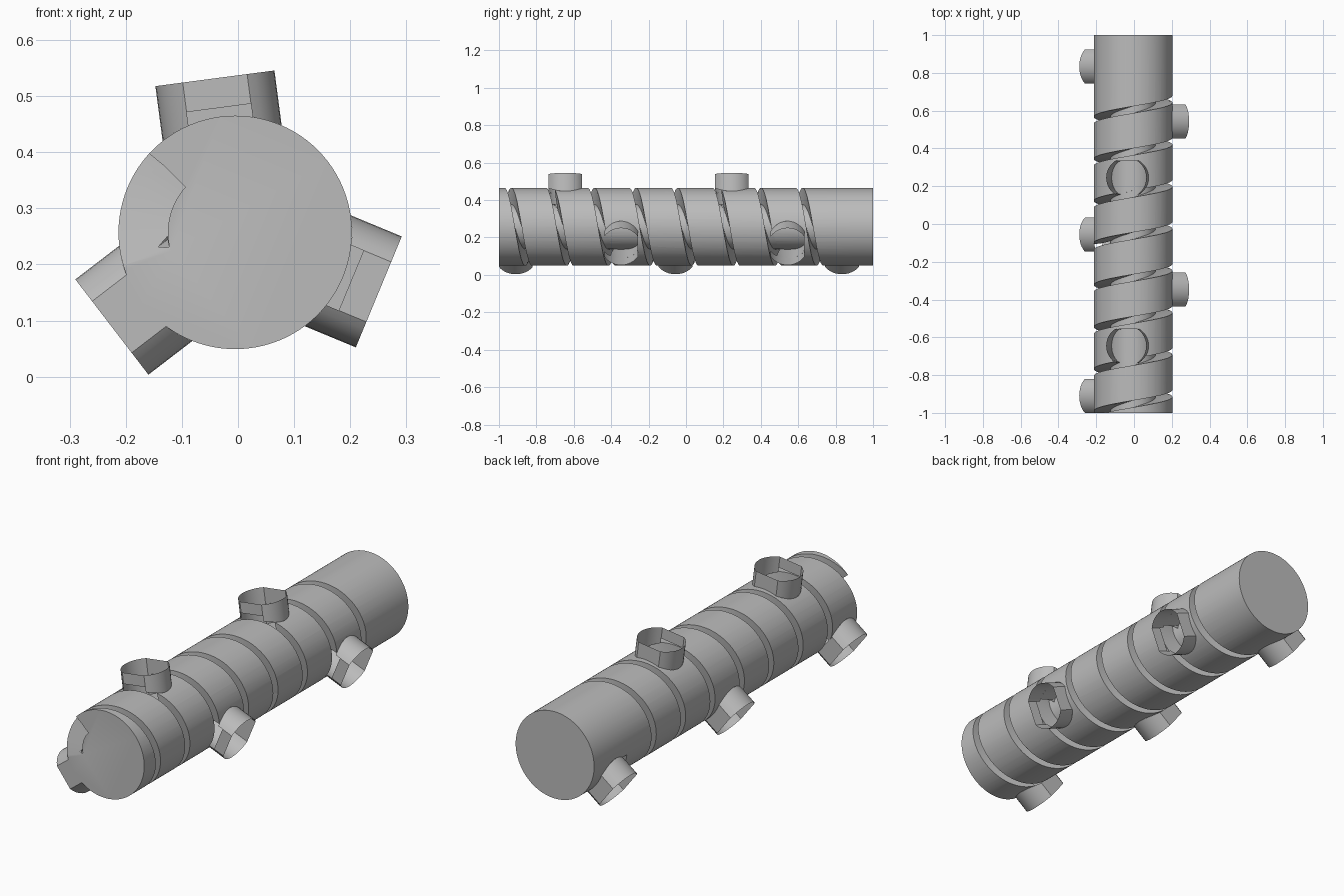
import bpy, bmesh, math
from mathutils import Matrix, Vector

if "Cube" in bpy.data.objects:
    bpy.data.objects.remove(bpy.data.objects["Cube"])

AXIS = Vector((-0.005, 0, 0.257))
BODY_R, CORE_R, RIM_R = 0.208, 0.12, 0.277
PITCH, SLOT = 0.2225, 0.036
SOCKET_R, FLAT = 0.107, 0.09

grey = bpy.data.materials.new("plain grey")
grey.use_nodes = True
grey.diffuse_color = (0.5, 0.5, 0.5, 1)
grey.node_tree.nodes["Principled BSDF"].inputs["Base Color"].default_value = (0.5, 0.5, 0.5, 1)


def polar(r, deg, y, u=0.0):
    """Point r along the radial direction, u sideways to it, at length y."""
    a = math.radians(deg)
    return AXIS + Vector((r * math.cos(a) - u * math.sin(a), y,
                          r * math.sin(a) + u * math.cos(a)))


def make(name, bm, recalc=True):
    if recalc:
        bmesh.ops.recalc_face_normals(bm, faces=bm.faces)
    mesh = bpy.data.meshes.new(name)
    bm.to_mesh(mesh)
    bm.free()
    mesh.materials.append(grey)
    ob = bpy.data.objects.new(name, mesh)
    bpy.context.collection.objects.link(ob)
    return ob


def activate(ob):
    bpy.ops.object.select_all(action='DESELECT')
    ob.select_set(True)
    bpy.context.view_layer.objects.active = ob


def smooth(ob):
    activate(ob)
    bpy.ops.object.shade_smooth_by_angle(angle=math.radians(25))


def sweep(bm, sections):
    """Closed solid through a run of four-cornered sections."""
    rows = [[bm.verts.new(p) for p in s] for s in sections]
    for a, b in zip(rows, rows[1:]):
        for i in range(4):
            j = (i + 1) % 4
            bm.faces.new((a[i], a[j], b[j], b[i]))
    bm.faces.new(rows[0])
    bm.faces.new(rows[-1])


# Sockets sit along the helix: (angle, position along the shaft)
sockets = [(217.5, -0.91), (97.5, -0.645), (-22.5, -0.347), (217.5, -0.056),
           (97.5, 0.245), (-22.5, 0.543), (217.5, 0.834)]

# Shaft
bm = bmesh.new()
bmesh.ops.create_cone(bm, cap_ends=True, segments=96, radius1=BODY_R, radius2=BODY_R, depth=2,
                      matrix=Matrix.Translation(AXIS) @ Matrix.Rotation(math.pi / 2, 4, 'X'))
shaft = make("shaft", bm)

# Helical slot cutter
bm = bmesh.new()
sections = []
steps = 526
for i in range(steps + 1):
    n = i / 64
    deg, y = 270 - 360 * n, -1.0637 + PITCH * n
    sections.append([polar(r, deg, y + s * SLOT / 2)
                     for r, s in ((CORE_R, -1), (0.23, -1), (0.23, 1), (CORE_R, 1))])
sweep(bm, sections)
slot_cutter = make("slot_cutter", bm)

# Pocket cutters with floors that follow the core
bm = bmesh.new()
for deg, y in sockets:
    sections = []
    for k in range(-10, 11):
        u = SOCKET_R * math.sin(math.pi / 2 * k / 10)
        v = max(0.002, min(math.sqrt(max(0, SOCKET_R ** 2 - u * u)), FLAT - 0.002))
        floor = math.sqrt((CORE_R + 0.001) ** 2 - u * u)
        sections.append([polar(r, deg, y + s * v, u)
                         for r, s in ((floor, -1), (0.25, -1), (0.25, 1), (floor, 1))])
    sweep(bm, sections)
pocket_cutter = make("pocket_cutter", bm)

for cutter in (slot_cutter, pocket_cutter):
    cutter.hide_render = True
    mod = shaft.modifiers.new(cutter.name, 'BOOLEAN')
    mod.operation, mod.solver, mod.object = 'DIFFERENCE', 'EXACT', cutter
    activate(shaft)
    bpy.ops.object.modifier_apply(modifier=mod.name)
    bpy.data.objects.remove(cutter)
smooth(shaft)

# Thin socket collars: round, with a flat toward each end of the shaft
half = math.asin(FLAT / SOCKET_R)
arc = [half * (k / 6 - 1) for k in range(13)]
loop = arc + [a + math.pi for a in arc]
for index, (deg, y) in enumerate(sockets):
    bm = bmesh.new()
    rim, base = [], []
    for a in loop:
        u, v = SOCKET_R * math.cos(a), SOCKET_R * math.sin(a)
        rim.append(bm.verts.new(polar(RIM_R, deg, y + v, u)))
        base.append(bm.verts.new(polar(math.sqrt(BODY_R ** 2 - u * u), deg, y + v, u)))
    count = len(loop)
    for i in range(count):
        j = (i + 1) % count
        low = [base[i], base[j]]
        # The front flat stops above the slot that runs beneath it
        if j == 0 and index > 0:
            low = [bm.verts.new(v.co + (polar(1, deg, 0) - AXIS) * 0.024) for v in low]
        bm.faces.new((low[0], low[1], rim[j], rim[i]))
    smooth(make("socket_collar_%d" % (index + 1), bm))
